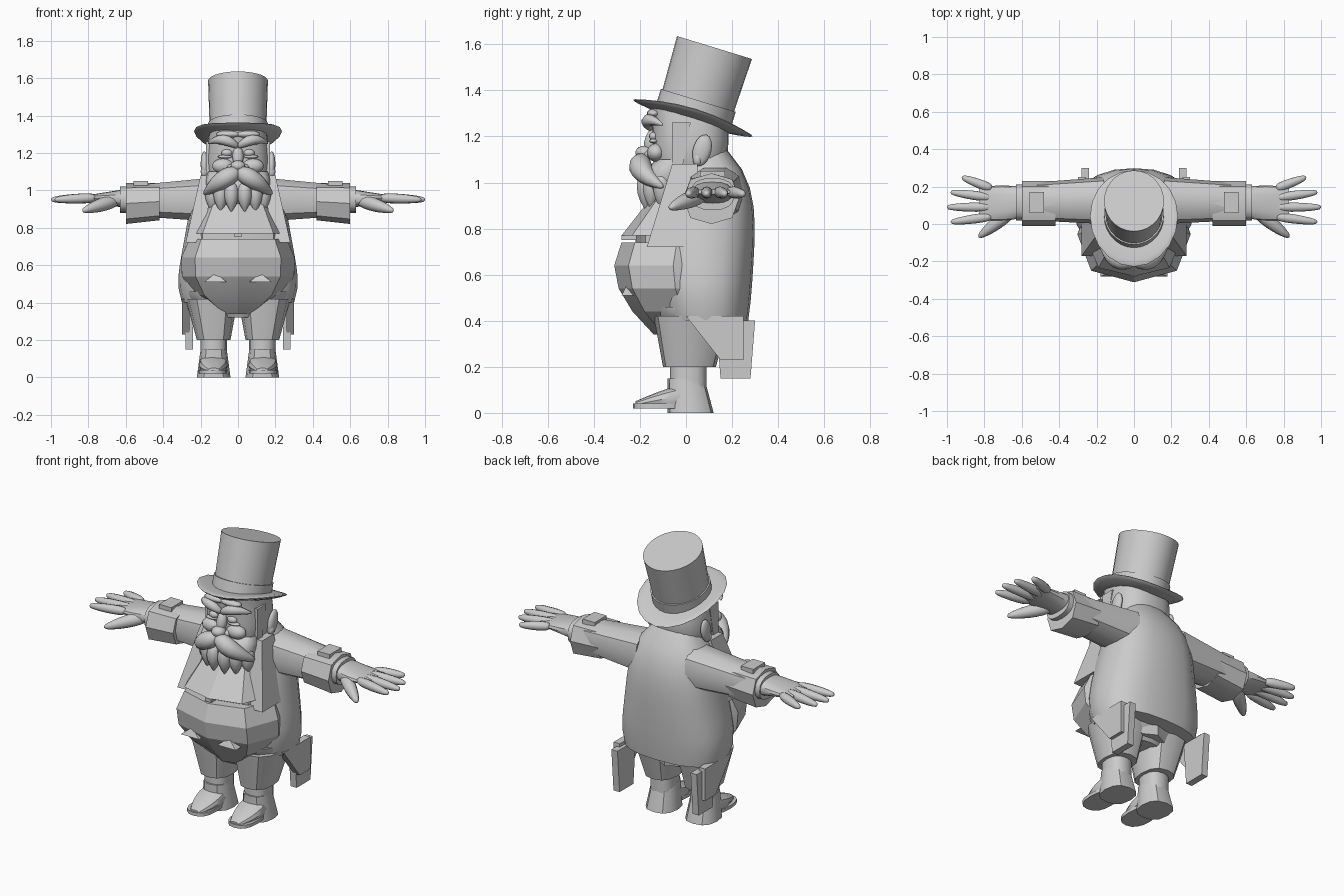
import bpy, bmesh
from math import sin, cos, pi, radians
from mathutils import Vector, Matrix, Euler

if "Cube" in bpy.data.objects:
    bpy.data.objects.remove(bpy.data.objects["Cube"])

shade = (.6, .6, .6, 1)
grey = bpy.data.materials.new("plain grey")
grey.use_nodes = True
grey.diffuse_color = shade
grey.node_tree.nodes["Principled BSDF"].inputs["Base Color"].default_value = shade


def finish(name, bm, mirror, angle):
    bmesh.ops.recalc_face_normals(bm, faces=bm.faces)
    mesh = bpy.data.meshes.new(name)
    bm.to_mesh(mesh)
    bm.free()
    mesh.materials.append(grey)
    part = bpy.data.objects.new(name, mesh)
    bpy.context.collection.objects.link(part)
    if mirror:
        part.modifiers.new("mirror", "MIRROR").use_mirror_merge = False
    bpy.ops.object.select_all(action="DESELECT")
    part.select_set(True)
    bpy.context.view_layer.objects.active = part
    bpy.ops.object.shade_smooth_by_angle(angle=radians(angle))


def skin(name, rings, mirror, angle):
    """Bridge rings of points and cap both ends."""
    bm = bmesh.new()
    loops = [[bm.verts.new(point) for point in ring] for ring in rings]
    for lower, upper in zip(loops, loops[1:]):
        for i in range(len(lower)):
            bm.faces.new((lower[i - 1], lower[i], upper[i], upper[i - 1]))
    bm.faces.new(loops[0])
    bm.faces.new(loops[-1])
    finish(name, bm, mirror, angle)


def bend(values, t):
    """Point at t on the Bezier curve through control values, or a constant."""
    if not isinstance(values, (tuple, list)):
        return values
    while len(values) > 1:
        values = [a + (b - a) * t for a, b in zip(values, values[1:])]
    return values[0]


def power(value, exponent):
    return abs(value) ** exponent * (1 if value >= 0 else -1)


def loft(name, axis, outer, front, back, bottom, top, inner=None, sides=16,
         square=.8, steps=6, angle=35, turn=0, place=Vector):
    """Sweep a rounded section between limits; parts with an inner limit are mirrored."""
    mirror = inner is not None
    rings = []
    for step in range(steps + 1):
        t = step / steps
        wide = bend(outer, t)
        limits = [(bend(inner, t) if mirror else -wide, wide),
                  (bend(front, t), bend(back, t)), (bend(bottom, t), bend(top, t))]
        ring = []
        for i in range(sides):
            around = 2 * pi * (i + turn) / sides
            section = [power(cos(around), square), power(sin(around), square)]
            section.insert("xyz".index(axis), 2 * t - 1)
            ring.append(place([(low + high + (high - low) * s) / 2
                               for (low, high), s in zip(limits, section)]))
        rings.append(ring)
    skin(name, rings, mirror, angle)


def box(name, **limits):
    loft(name, "z", sides=4, square=0, steps=1, turn=.5, **limits)


def tube(name, path, radius, mirror=True, sides=10, steps=10):
    """Round-ended tube along a Bezier path."""
    def centre(t):
        return Vector([bend(values, t) for values in zip(*path)])
    rings = []
    for step in range(steps + 1):
        swing = pi * (step + .1) / (steps + .2)
        t = (1 - cos(swing)) / 2
        along = centre(t + .01) - centre(t - .01)
        side = along.cross(Vector((0, 1, 0))).normalized()
        other = along.cross(side).normalized()
        size = bend(radius, t) * sin(swing) ** .5
        rings.append([centre(t) + size * (side * cos(a) + other * sin(a))
                      for a in (2 * pi * i / sides for i in range(sides))])
    skin(name, rings, mirror, 50)


def blob(name, place, size, tilt=0, mirror=True):
    bm = bmesh.new()
    matrix = Matrix.LocRotScale(Vector(place), Euler((radians(tilt), 0, 0)), Vector(size))
    bmesh.ops.create_uvsphere(bm, u_segments=14, v_segments=9, radius=1, matrix=matrix)
    finish(name, bm, mirror, 60)


# Coat with front edges, side skirts and two tails
loft("coat", "z", outer=(.3, .38, .2, .34, .12), front=(-.1, -.2, -.1, 0),
     back=(.27, .3, .28, .36, .18), bottom=.4, top=1.14, sides=20, steps=9)
box("coat_front_edge", inner=(.2, .12), outer=(.28, .2), front=(-.17, -.06), back=.05,
    bottom=.72, top=1.08)
box("coat_skirt", inner=.26, outer=.3, front=(.15, 0), back=.25, bottom=.23, top=.42)
box("coat_tail", inner=.24, outer=.28, front=(.15, .13), back=(.28, .3), bottom=.15, top=.4)

# Waistcoat over the belly, angular with a pointed front
loft("waistcoat", "z", outer=(.1, .34, .34, .26), front=(-.14, -.28, -.36, -.28), back=.2,
     bottom=.34, top=.74, sides=8, steps=4, angle=20)
loft("shirt_hem", "z", outer=.25, front=-.22, back=.15, bottom=.7, top=.8, sides=8, steps=1)
loft("shirt_front", "z", outer=(.25, .14), front=(-.28, -.1), back=.1, bottom=.77, top=1,
     sides=8, steps=1, angle=20)
box("shirt_button", inner=0, outer=.02, front=-.28, back=-.2, bottom=.75, top=.77)
box("pocket_flap", inner=(.06, .11), outer=(.18, .13), front=(-.28, -.26), back=-.2,
    bottom=.51, top=.55)

# Trousers and lower legs
loft("hips", "z", outer=(.1, .28, .28), front=(-.1, -.16), back=(.14, .22), bottom=.32, top=.46)
loft("trouser_leg", "z", inner=(.04, 0), outer=(.22, .28), front=(-.1, -.14),
     back=(.13, .19), bottom=.2, top=.42, sides=12, steps=2)
loft("lower_leg", "z", inner=.06, outer=.2, front=-.07, back=.09, bottom=.1, top=.22, steps=1)

# Shoes with a flared heel and raised toe
loft("shoe_heel", "z", inner=(.04, .06), outer=(.22, .2), front=-.08, back=(.12, .08),
     bottom=0, top=.15, sides=12, steps=2)
loft("shoe_toe", "y", inner=(.1, .04, .06), outer=(.16, .23, .2), front=-.22, back=0,
     bottom=.02, top=(.05, .1, .13), sides=12)
loft("shoe_sole", "z", inner=.06, outer=.21, front=-.23, back=0, bottom=.02, top=.04, steps=1)

# Sleeves and turned cuffs
loft("sleeve", "x", inner=.16, outer=.56, front=(0, .02), back=(.25, .22),
     bottom=(.83, .86), top=(1.07, 1.03), sides=10, steps=2)
loft("cuff", "x", inner=.42, outer=.6, front=-.01, back=.23, bottom=(.84, .82), top=1.04,
     sides=8, steps=1)
loft("shirt_cuff", "x", inner=.5, outer=.63, front=.02, back=.21, bottom=.88, top=1.02, steps=1)
box("cuff_strap", inner=.48, outer=.56, front=.06, back=.17, bottom=1, top=1.05)

# Hands, with the four fingers fanned out
loft("palm", "x", inner=.58, outer=.83, front=(.04, 0, .03), back=(.2, .21, .2),
     bottom=(.9, .95), top=(1.01, .97))
for k, finger in enumerate(("little", "ring", "middle", "index")):
    knuckle = (.76, .19 - k * .05, .96)
    tip = (1 - .02 * (k - 2) ** 2, .25 - k * .08, .95)
    tube(finger + "_finger", (knuckle, tip), (.03, .02))
tube("thumb", ((.64, .08, .95), (.74, 0, .92), (.83, -.07, .89)), (.04, .04, .02))

# Head and face
loft("head", "z", outer=(.1, .2, .17, .15), front=(-.1, -.17, -.13, -.16),
     back=(.1, .2, .2, .16), bottom=.96, top=1.33, sides=24, steps=8, angle=60)
blob("ear", (.18, .07, 1.14), (.02, .04, .07), -15)
blob("ear_lobe", (.18, .05, 1.1), (.02, .02, .03))
blob("cheek", (.08, -.13, 1.13), (.06, .04, .04))
blob("eye", (.06, -.14, 1.2), (.03, .02, .02))
blob("lower_eyelid", (.07, -.14, 1.18), (.04, .02, .01))
blob("forehead_fold", (.05, -.14, 1.3), (.07, .03, .02))
blob("nose_bridge", (0, -.15, 1.18), (.03, .03, .06), -15, mirror=False)
blob("nose", (0, -.18, 1.13), (.04, .04, .03), mirror=False)
blob("nostril", (.04, -.16, 1.12), (.02, .02, .02))
tube("eyebrow", ((0, -.15, 1.23), (.08, -.2, 1.3), (.16, -.1, 1.25)), (.02, .04, .01))
box("sideburn", inner=.15, outer=.17, front=-.06, back=(-.02, .02), bottom=1.04, top=1.26)

# Moustache and ragged beard
tube("moustache", ((0, -.18, 1.1), (.09, -.24, 1.06), (.18, -.1, .98)), (.05, .06, .02))
loft("beard", "z", outer=(.1, .2, .16), front=(-.14, -.24, -.13), back=.02, bottom=.91, top=1.1,
     sides=20, angle=50)
for k in range(4):
    swing = radians(12 + k * 21)
    x, y = .17 * sin(swing), -.18 * cos(swing)
    tube("beard_lock", ((x, y, 1.04), (x, y, .94), (x, y, .88)), (.04, .05, 0))

# Top hat, tipped backwards, its brim curled up at the sides
tip_back = Matrix.Translation((0, .03, 1.28)) @ Matrix.Rotation(radians(-17), 4, "X")


def tipped(point):
    return tip_back @ Vector(point)


def curled(point):
    x, y, z = point
    return tipped((x, y, z + .7 * x * x))


loft("hat_crown", "z", outer=(.15, .16), front=(-.16, -.17), back=(.16, .17), bottom=0, top=.32,
     sides=28, square=1, steps=1, place=tipped)
loft("hat_band", "z", outer=.16, front=-.17, back=.17, bottom=0, top=.08,
     sides=28, square=1, steps=1, place=tipped)
loft("hat_brim", "z", outer=(.14, .33, .14), front=(-.16, -.38, -.16), back=(.16, .38, .16),
     bottom=-.02, top=.02, sides=20, square=1, steps=8, place=curled)
